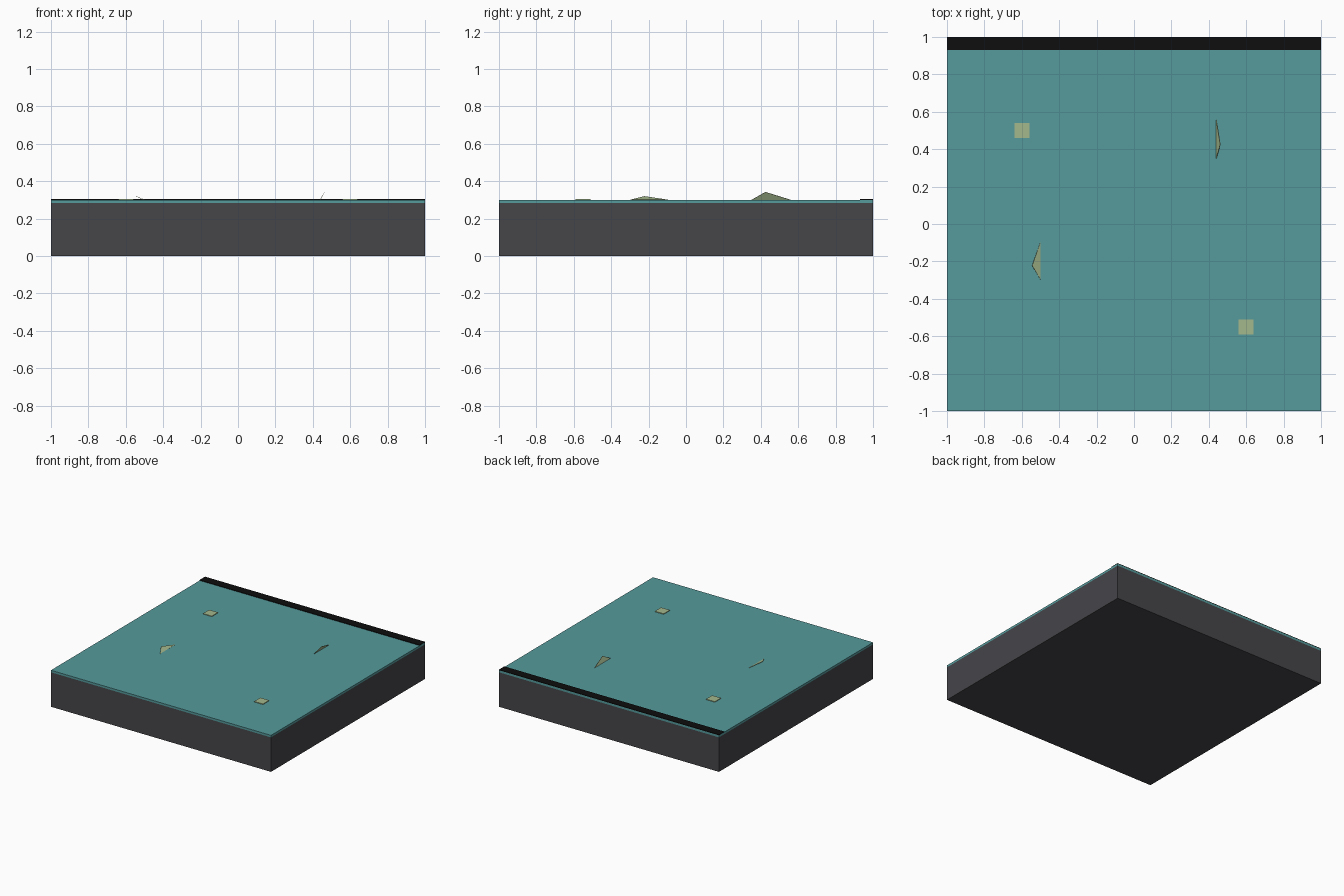
import bpy

if "Cube" in bpy.data.objects:
    bpy.data.objects.remove(bpy.data.objects["Cube"])


def material(name, rgb):
    # sRGB 0-255 to linear
    lin = []
    for c in rgb:
        c /= 255
        lin.append(c / 12.92 if c <= 0.04045 else ((c + 0.055) / 1.055) ** 2.4)
    m = bpy.data.materials.new(name)
    m.diffuse_color = (*lin, 1)
    m.use_nodes = True
    m.node_tree.nodes["Principled BSDF"].inputs["Base Color"].default_value = m.diffuse_color
    return m


DARK = material("dark_grey", (70, 70, 74))
TEAL = material("teal", (86, 154, 156))
BLACK = material("black", (14, 14, 14))
PALE = material("pale_green", (164, 184, 140))


def box(name, lo, hi, mat):
    bpy.ops.mesh.primitive_cube_add(size=1, location=[(a + b) / 2 for a, b in zip(lo, hi)])
    ob = bpy.context.object
    ob.name = name
    ob.scale = [b - a for a, b in zip(lo, hi)]
    bpy.ops.object.transform_apply(location=False, rotation=False, scale=True)
    ob.data.materials.append(mat)
    return ob


def shard(name, points, mat):
    # thin triangular sliver standing on the surface
    me = bpy.data.meshes.new(name)
    me.from_pydata(points, [], [(0, 1, 2)])
    me.materials.append(mat)
    ob = bpy.data.objects.new(name, me)
    bpy.context.collection.objects.link(ob)
    mod = ob.modifiers.new("thickness", 'SOLIDIFY')
    mod.thickness = 0.002
    mod.offset = 0


# Ground block with a thin surface layer
TOP = 0.30
box("base_block", (-1, -1, 0), (1, 1, 0.283), DARK)
box("surface_layer", (-1, -1, 0.283), (1, 1, TOP), TEAL)

# Black strip along the back edge
box("back_strip", (-1, 0.93, TOP), (1, 1, TOP + 0.005), BLACK)

# Small square tiles
for i, (x, y) in enumerate([(-0.6, 0.5), (0.6, -0.55)]):
    box(f"tile_{i + 1}", (x - 0.04, y - 0.04, TOP), (x + 0.04, y + 0.04, TOP + 0.005), PALE)

# Tilted shards
shard("right_shard", [(0.44, 0.35, TOP), (0.44, 0.56, TOP), (0.462, 0.425, 0.342)], PALE)
shard("left_shard", [(-0.5, -0.095, TOP), (-0.5, -0.298, TOP), (-0.545, -0.222, 0.319)], PALE)
